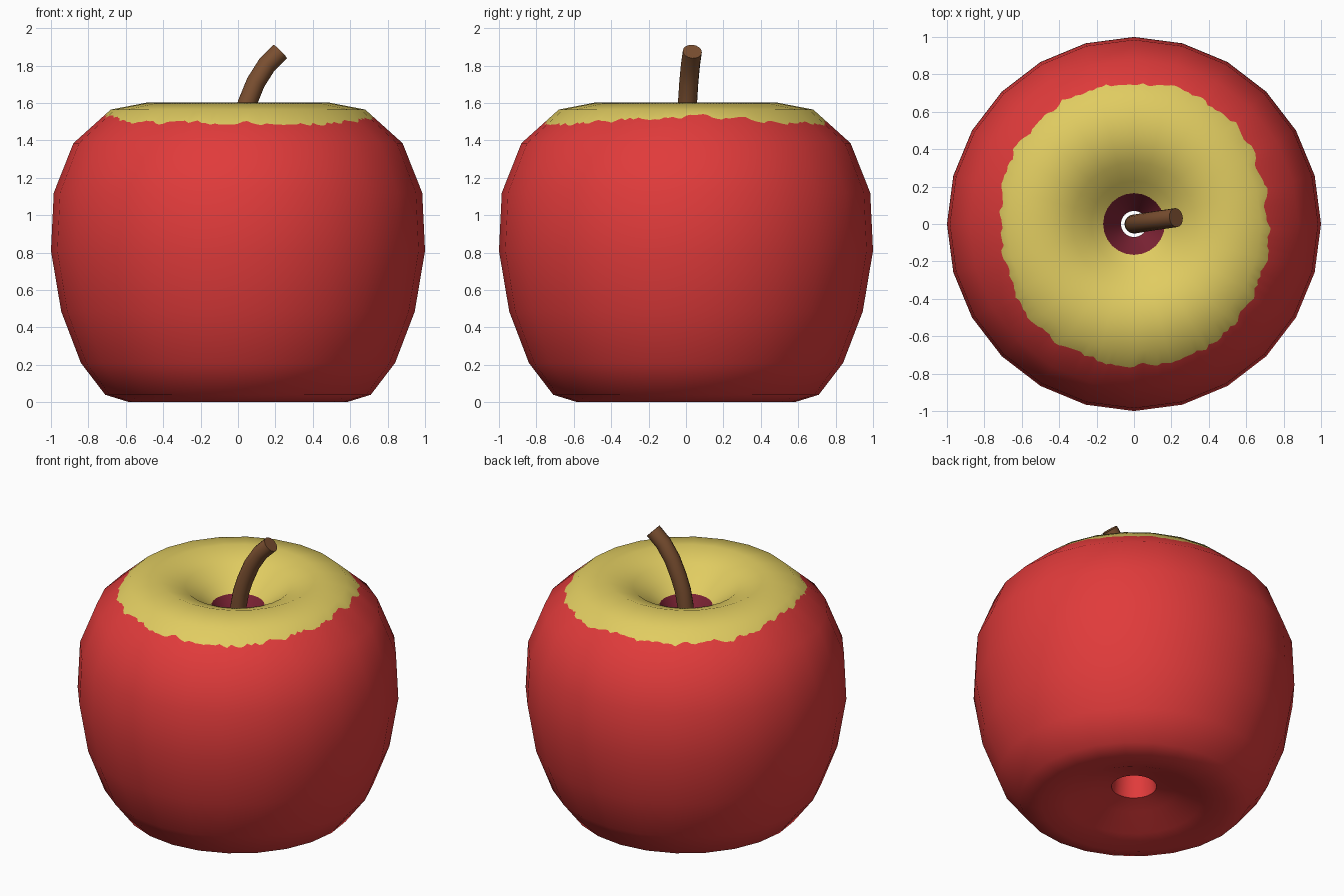
import bpy, bmesh, math, random
from mathutils import Vector

if "Cube" in bpy.data.objects:
    bpy.data.objects.remove(bpy.data.objects["Cube"])

random.seed(4)


def lin(c):
    return c / 12.92 if c <= 0.04045 else ((c + 0.055) / 1.055) ** 2.4


def material(name, r, g, b):
    m = bpy.data.materials.new(name)
    m.diffuse_color = (lin(r), lin(g), lin(b), 1)
    m.use_nodes = True
    m.node_tree.nodes["Principled BSDF"].inputs["Base Color"].default_value = m.diffuse_color
    return m


red = material("apple red", 0.88, 0.23, 0.23)
yellow = material("pale yellow", 0.88, 0.80, 0.38)
maroon = material("dark maroon", 0.50, 0.14, 0.21)
brown = material("stem brown", 0.48, 0.31, 0.19)

# Apple body: closed profile (radius, height), up the outside, down the core
PROFILE = [(0.58, 0.0), (0.71, 0.04), (0.84, 0.21), (0.945, 0.485), (1.0, 0.81),
           (0.985, 1.12), (0.88, 1.385), None, (0.68, 1.565), (0.487, 1.602),
           (0.33, 1.545), (0.23, 1.465), (0.165, 1.415), (0.07, 1.25),
           (0.12, 0.32), (0.14, 0.13), (0.26, 0.10), (0.42, 0.035)]
EDGE = PROFILE.index(None)            # row of the ragged colour edge
CREASES = {12, 13, 15}
SIDES, SUB = 24, 8
COLS, ROWS = SIDES * SUB, len(PROFILE)
LOW, HIGH = Vector(PROFILE[EDGE - 1]), Vector(PROFILE[EDGE + 1])
base = [Vector(p) if p else (LOW + HIGH) / 2 for p in PROFILE]


def seg_normal(i):
    d = base[(i + 1) % ROWS] - base[i]
    return Vector((d.y, -d.x)).normalized()


seg = [seg_normal(i) for i in range(ROWS)]
smooth = [(seg[i - 1] + seg[i]).normalized() for i in range(ROWS)]
smooth[EDGE] = (smooth[EDGE - 1] + smooth[EDGE + 1]).normalized()


def edge_point(a, jitter):
    r = 0.748 - 0.017 * math.cos(2 * a) + 0.008 * math.cos(4 * a + 3.1) + jitter
    return LOW.lerp(HIGH, (LOW.x - r) / (LOW.x - HIGH.x))


verts = []
jitter = 0.0
for c in range(COLS):
    jitter = 0.6 * jitter + random.uniform(-0.011, 0.011)
    k, f = divmod(c, SUB)
    a0, a1 = (2 * math.pi * n / SIDES for n in (k, k + 1))
    f /= SUB
    # points lie on the straight side between two corners
    x = math.cos(a0) * (1 - f) + math.cos(a1) * f
    y = math.sin(a0) * (1 - f) + math.sin(a1) * f
    for i in range(ROWS):
        p = edge_point(2 * math.pi * c / COLS, jitter) if i == EDGE else base[i]
        verts.append((p.x * x, p.x * y, p.y))

faces, mats, normals = [], [], []
for c in range(COLS):
    for i in range(ROWS):
        j, d = (i + 1) % ROWS, (c + 1) % COLS
        faces.append([c * ROWS + i, d * ROWS + i, d * ROWS + j, c * ROWS + j])
        mats.append(1 if EDGE <= i < 12 else 2 if i == 12 else 0)
        for col, row in ((c, i), (d, i), (d, j), (c, j)):
            n = seg[i] if row in CREASES else smooth[row]
            a = 2 * math.pi * col / COLS
            normals.append((n.x * math.cos(a), n.x * math.sin(a), n.y))

me = bpy.data.meshes.new("apple_body")
me.from_pydata(verts, [], faces)
for m in (red, yellow, maroon):
    me.materials.append(m)
for p, m in zip(me.polygons, mats):
    p.material_index = m
    p.use_smooth = True
me.update()
me.normals_split_custom_set(normals)
bpy.context.collection.objects.link(bpy.data.objects.new("apple_body", me))

# Stem: round tube swept along a leaning curve
PATH = [Vector(p) for p in ((0, 0, 1.22), (0.003, 0, 1.4), (0.022, 0.003, 1.51),
                            (0.05, 0.008, 1.6), (0.095, 0.015, 1.71),
                            (0.155, 0.024, 1.805), (0.225, 0.034, 1.875))]
N = 16
bm = bmesh.new()
rings = []
for i, p in enumerate(PATH):
    t = (PATH[min(i + 1, len(PATH) - 1)] - PATH[max(i - 1, 0)]).normalized()
    u = Vector((0, 1, 0)).cross(t).normalized()
    v = t.cross(u)
    rings.append([bm.verts.new(p + 0.051 * (u * math.cos(2 * math.pi * k / N)
                                            + v * math.sin(2 * math.pi * k / N)))
                  for k in range(N)])
for a, b in zip(rings, rings[1:]):
    for k in range(N):
        bm.faces.new((a[k], a[(k + 1) % N], b[(k + 1) % N], b[k]))
bm.faces.new(rings[0][::-1])
bm.faces.new(rings[-1])
bmesh.ops.recalc_face_normals(bm, faces=bm.faces)
me = bpy.data.meshes.new("stem")
bm.to_mesh(me)
bm.free()
me.materials.append(brown)
stem = bpy.data.objects.new("stem", me)
bpy.context.collection.objects.link(stem)
bpy.context.view_layer.objects.active = stem
stem.select_set(True)
bpy.ops.object.shade_smooth_by_angle(angle=math.radians(40))
